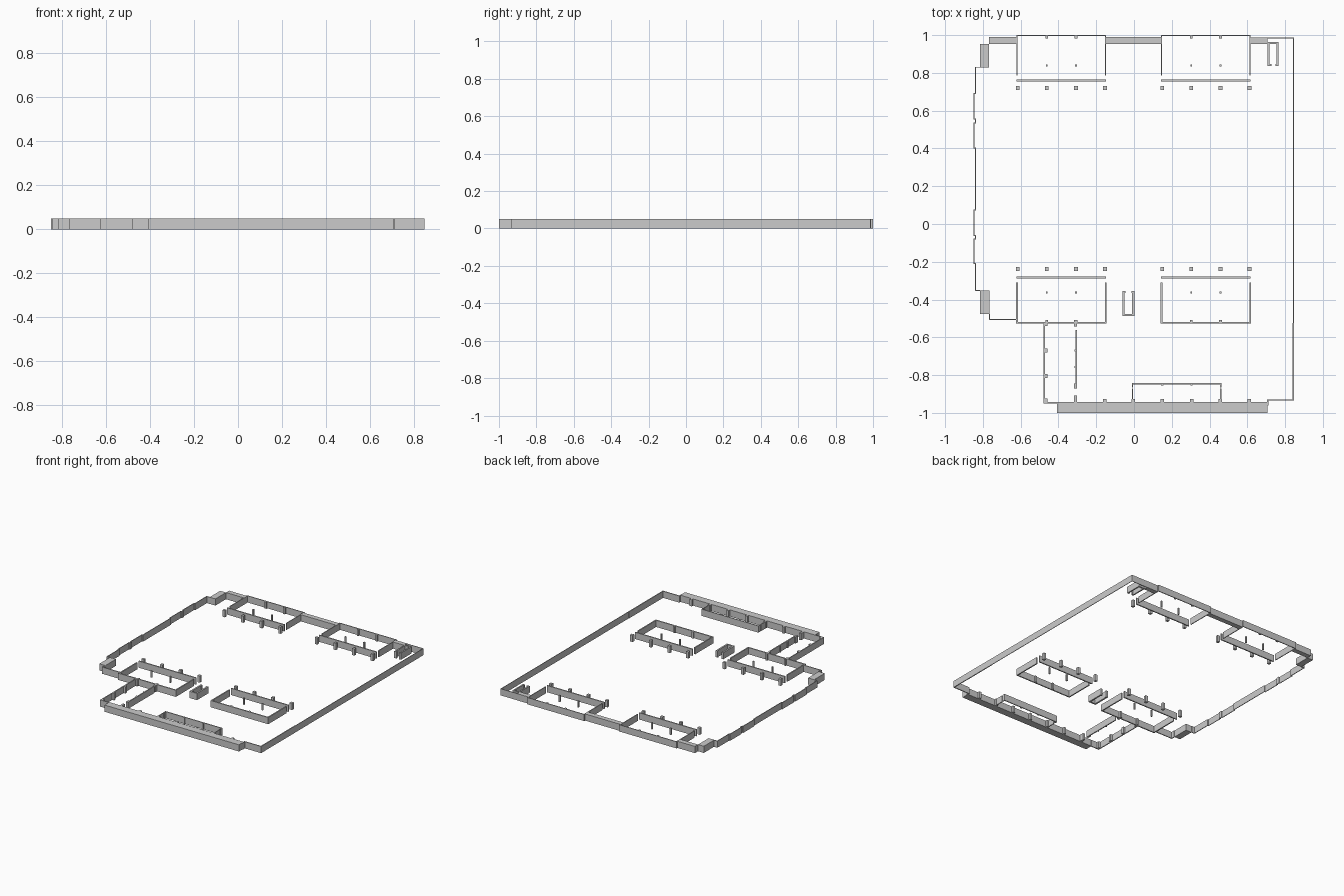
import bpy, bmesh
from mathutils import Vector

H = 0.05  # height of every wall

if "Cube" in bpy.data.objects:
    bpy.data.objects.remove(bpy.data.objects["Cube"])

mat = bpy.data.materials.new("plain grey")
mat.use_nodes = True
GREY = (0.6, 0.6, 0.6, 1)
mat.diffuse_color = GREY
mat.node_tree.nodes["Principled BSDF"].inputs["Base Color"].default_value = GREY


def finish(name, bm):
    bmesh.ops.recalc_face_normals(bm, faces=bm.faces)
    me = bpy.data.meshes.new(name)
    bm.to_mesh(me)
    bm.free()
    me.materials.append(mat)
    ob = bpy.data.objects.new(name, me)
    bpy.context.collection.objects.link(ob)


def wall(name, pts, t=0.008):
    """Upright wall of thickness t along a centre line, mitred at its corners."""
    p = [Vector(q) for q in pts]
    dirs = [(b - a).normalized() for a, b in zip(p, p[1:])]
    bm = bmesh.new()
    rings = []
    for i, q in enumerate(p):
        d0, d1 = dirs[max(i - 1, 0)], dirs[min(i, len(dirs) - 1)]
        n0, n1 = Vector((-d0.y, d0.x)), Vector((-d1.y, d1.x))
        off = (n0 + n1) * (t / 2 / (1 + n0.dot(n1)))
        a, b = q + off, q - off
        rings.append([bm.verts.new(v) for v in
                      ((a.x, a.y, 0), (b.x, b.y, 0), (b.x, b.y, H), (a.x, a.y, H))])
    for r, s in zip(rings, rings[1:]):
        for k in range(4):
            bm.faces.new((r[k], r[(k + 1) % 4], s[(k + 1) % 4], s[k]))
    bm.faces.new(rings[0])
    bm.faces.new(rings[-1])
    finish(name, bm)


def block(name, x0, x1, y0, y1):
    wall(name, [(x0, (y0 + y1) / 2), (x1, (y0 + y1) / 2)], y1 - y0)


def posts(name, xs, ys, w, d=None):
    d = d or w
    for x in xs:
        for y in ys:
            block(name, x - w / 2, x + w / 2, y - d / 2, y + d / 2)


# Thick solid stretches of the outer wall
block("front_thick_wall", -0.407, 0.708, -1.0, -0.943)
block("back_left_thick_wall", -0.767, -0.62, 0.953, 0.99)
block("back_middle_thick_wall", -0.15, 0.145, 0.953, 0.99)
block("back_right_thick_wall", 0.617, 0.708, 0.953, 0.988)
block("left_back_corner_block", -0.815, -0.767, 0.828, 0.953)
block("left_front_corner_block", -0.815, -0.765, -0.477, -0.352)

# Left outer wall with shallow bays
IN, OUT = -0.84, -0.847
steps = [0.83, 0.69, 0.557, 0.535, 0.403, 0.073, -0.06, -0.08, -0.21, -0.352]
side = [(-0.815, steps[0])]
for i, (a, b) in enumerate(zip(steps, steps[1:])):
    x = OUT if i in (1, 3, 5, 7) else IN
    side += [(x, a), (x, b)]
side.append((-0.815, steps[-1]))
wall("left_wall", side, 0.005)

# Remaining thin outer walls
wall("right_wall", [(0.708, 0.985), (0.844, 0.985), (0.844, -0.525)], 0.004)
wall("right_front_wall", [(0.843, -0.525), (0.843, -0.932), (0.708, -0.932), (0.708, -0.96)], 0.007)
wall("left_front_step", [(-0.765, -0.477), (-0.765, -0.506), (-0.62, -0.506)], 0.007)
wall("entry_left_wall", [(-0.475, -0.525), (-0.475, -0.946), (-0.405, -0.946)], 0.007)

# Four rooms, each with a screen wall, inner columns and a row of piers
for label, x0, x1 in (("left", -0.619, -0.15), ("right", 0.146, 0.615)):
    cols = [x0 + 0.003 + k * (x1 - x0 - 0.006) / 3 for k in range(4)]
    back, front = "back_" + label, "front_" + label
    wall(back + "_room_wall", [(x0, 0.785), (x0, 0.997), (x1, 0.997), (x1, 0.785)], 0.006)
    wall(back + "_room_screen", [(x0 - 0.003, 0.76), (x1 + 0.003, 0.76)], 0.009)
    posts(back + "_room_column", cols[1:3], [0.84], 0.01)
    posts(back + "_wall_rib", cols[1:3], [0.989], 0.014, 0.012)
    posts(back + "_pier", cols, [0.72], 0.02)

    wall(front + "_room_wall", [(x0, -0.31), (x0, -0.523), (x1, -0.523), (x1, -0.31)], 0.009)
    wall(front + "_room_screen", [(x0 - 0.003, -0.283), (x1 + 0.003, -0.283)], 0.009)
    posts(front + "_room_column", cols[1:3], [-0.362], 0.01)
    posts(front + "_wall_rib", cols[1:3], [-0.515], 0.014, 0.012)
    posts(front + "_pier", cols, [-0.238], 0.02)

# Entry passage: right wall with piers along both sides
wall("entry_right_wall", [(-0.305, -0.56), (-0.305, -0.87)], 0.008)
posts("entry_right_pier", [-0.31], [-0.525, -0.925], 0.016, 0.036)
posts("entry_right_pier_end", [-0.31], [-0.858], 0.016, 0.028)
posts("entry_right_rib", [-0.311], [-0.67, -0.757], 0.01)
posts("entry_left_pier", [-0.467], [-0.53, -0.67, -0.805, -0.935], 0.02)

# Low room against the front wall
wall("front_room_screen", [(-0.008, -0.865), (-0.008, -0.845), (0.459, -0.845), (0.459, -0.865)], 0.007)
for x in (-0.008, 0.459):
    wall("front_room_side", [(x, -0.872), (x, -0.943)], 0.006)
posts("front_room_rib", [0.15, 0.305], [-0.85], 0.012)
posts("front_wall_pier", [-0.155, -0.003, 0.15, 0.305, 0.457, 0.61], [-0.936], 0.018)

# Two small stair enclosures, open at one end with short returns
wall("middle_stair", [(-0.045, -0.36), (-0.055, -0.36), (-0.055, -0.482),
                      (-0.004, -0.482), (-0.004, -0.36), (-0.014, -0.36)], 0.012)
wall("corner_stair", [(0.727, 0.842), (0.713, 0.842), (0.713, 0.958),
                      (0.759, 0.958), (0.759, 0.842), (0.749, 0.842)], 0.01)
